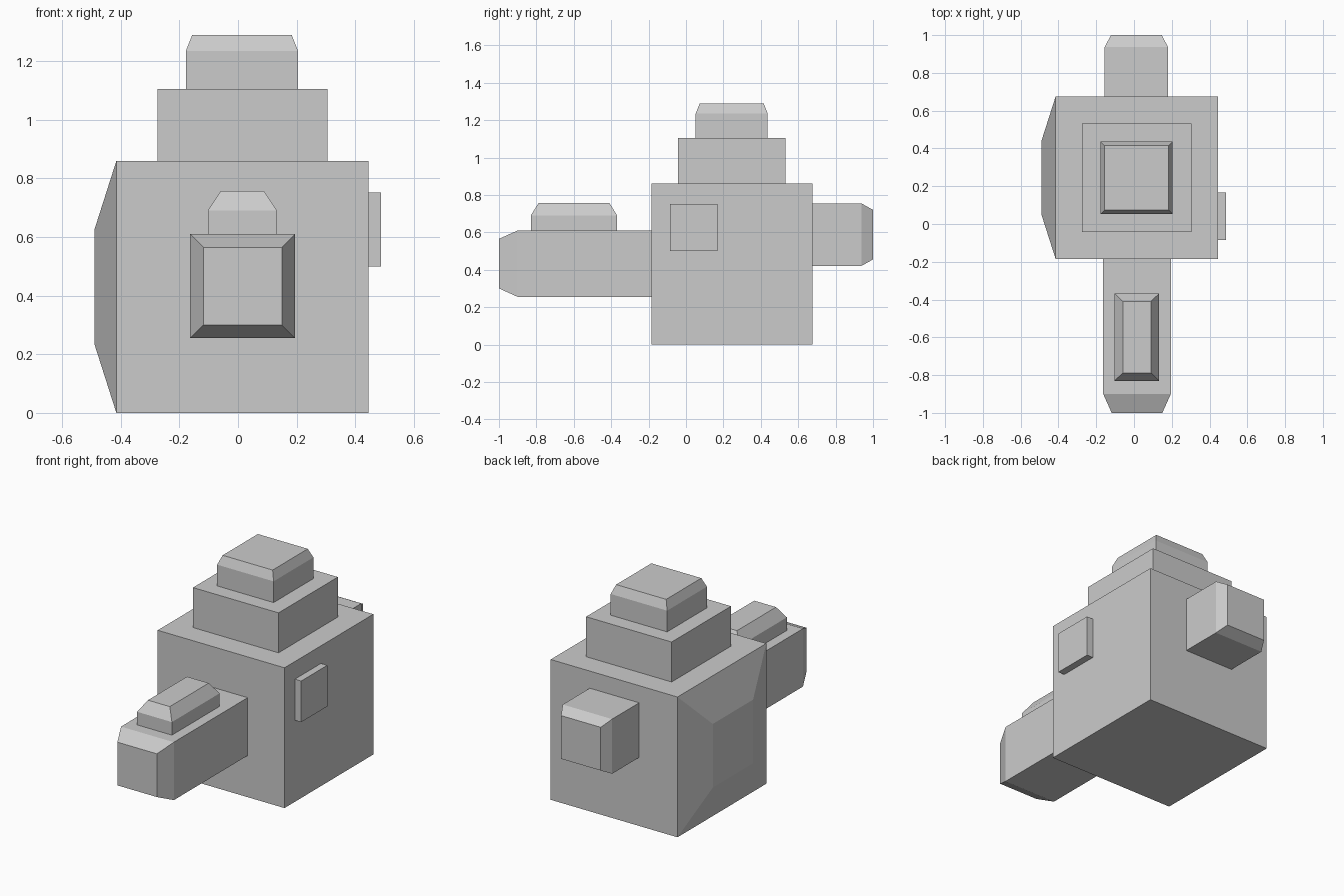
import bpy
import bmesh
from mathutils import Vector

cube = bpy.data.objects.get("Cube")
if cube:
    bpy.data.objects.remove(cube, do_unlink=True)

grey = bpy.data.materials.new("plain grey")
grey.use_nodes = True
colour = (0.6, 0.6, 0.6, 1)
grey.diffuse_color = colour
grey.node_tree.nodes["Principled BSDF"].inputs["Base Color"].default_value = colour


def block(name, x, y, z, axis=2, side=1, start=0, inset=(0, 0, 0)):
    """Box between ranges; the end on one axis can taper inwards from 'start'."""
    low, high = Vector((x[0], y[0], z[0])), Vector((x[1], y[1], z[1]))
    bm = bmesh.new()
    bmesh.ops.create_cube(bm, size=1)
    for v in bm.verts:
        v.co = Vector([low[i] if v.co[i] < 0 else high[i] for i in range(3)])
    if any(inset):
        bm.normal_update()
        end = max(bm.faces, key=lambda f: f.normal[axis] * side)
        tip = end.verts[0].co[axis]
        # Pull the end back, then extrude a narrower tip
        for v in end.verts:
            v.co[axis] = start
        new = bmesh.ops.extrude_face_region(bm, geom=[end])["geom"]
        bmesh.ops.delete(bm, geom=[end], context='FACES_ONLY') if end.is_valid else None
        centre = (low + high) / 2
        for v in [g for g in new if isinstance(g, bmesh.types.BMVert)]:
            for i in range(3):
                if i == axis:
                    v.co[i] = tip
                else:
                    v.co[i] += inset[i] if v.co[i] < centre[i] else -inset[i]
    bmesh.ops.recalc_face_normals(bm, faces=bm.faces)
    mesh = bpy.data.meshes.new(name)
    bm.to_mesh(mesh)
    bm.free()
    mesh.materials.append(grey)
    obj = bpy.data.objects.new(name, mesh)
    bpy.context.collection.objects.link(obj)
    return obj


# Main body with a shallow tapered panel on its right side
block("body", (-0.49, 0.445), (-0.185, 0.675), (0, 0.86),
      axis=0, side=-1, start=-0.415, inset=(0, 0.235, 0.235))

# Stepped top
block("upper_step", (-0.275, 0.305), (-0.043, 0.532), (0.86, 1.105))
block("top_cap", (-0.178, 0.205), (0.052, 0.437), (1.105, 1.29),
      start=1.235, inset=(0.022, 0.022, 0))

# Front arm and the ridge on it
block("front_arm", (-0.163, 0.195), (-1, -0.185), (0.255, 0.61),
      axis=1, side=-1, start=-0.9, inset=(0.045, 0, 0.045))
block("arm_ridge", (-0.103, 0.133), (-0.83, -0.368), (0.61, 0.757),
      start=0.69, inset=(0.044, 0.042, 0))

# Rear stub
block("rear_stub", (-0.155, 0.18), (0.675, 1), (0.42, 0.755),
      axis=1, side=1, start=0.937, inset=(0.033, 0, 0.035))

# Small plate on the left side
block("side_plate", (0.445, 0.488), (-0.085, 0.168), (0.5, 0.752))
